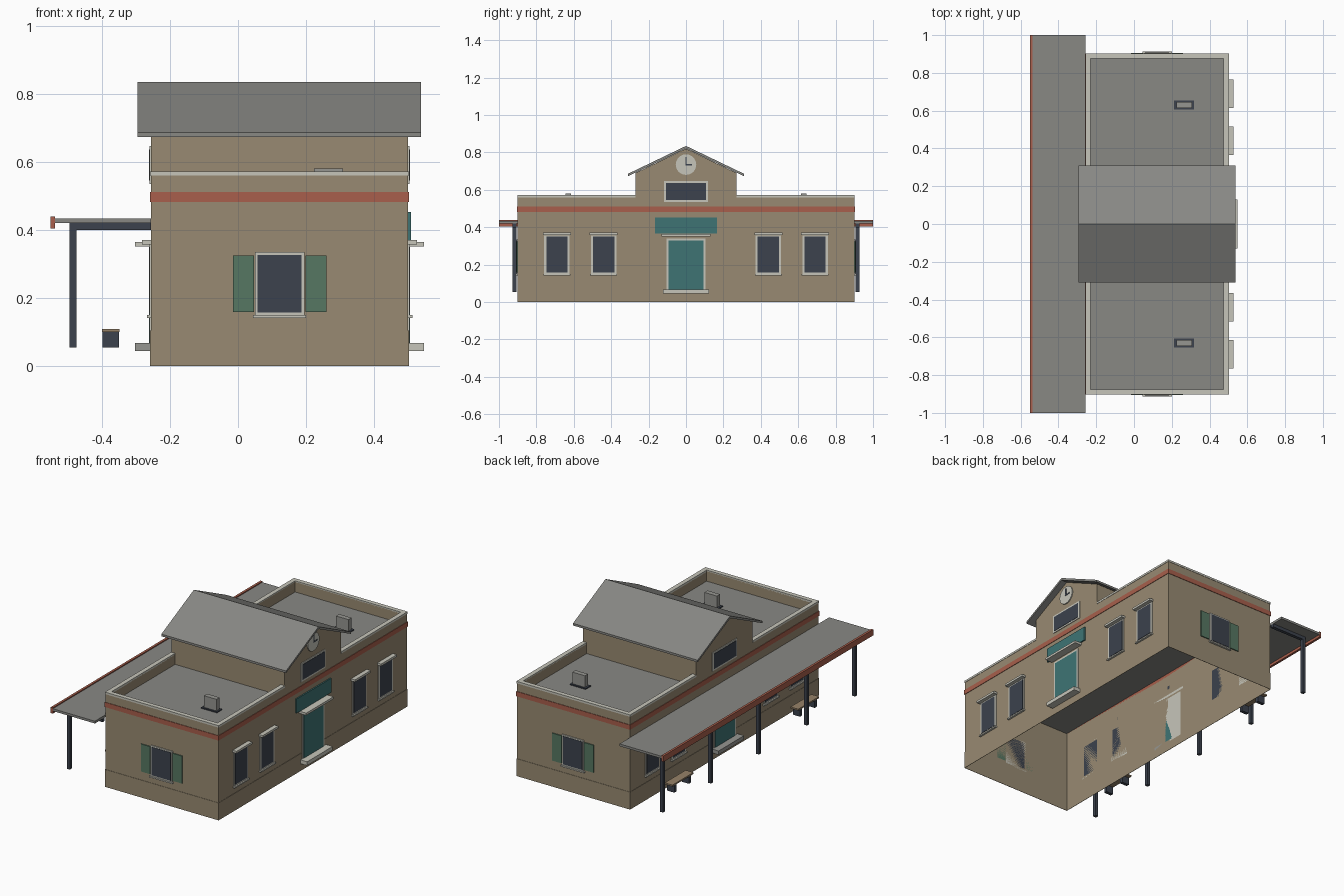
import bpy, bmesh, math
from mathutils import Vector

if "Cube" in bpy.data.objects:
    bpy.data.objects.remove(bpy.data.objects["Cube"])

def material(name, r, g, b):
    m = bpy.data.materials.new(name)
    lin = [((c / 255 + 0.055) / 1.055) ** 2.4 for c in (r, g, b)]
    m.diffuse_color = (*lin, 1)
    m.use_nodes = True
    m.node_tree.nodes["Principled BSDF"].inputs["Base Color"].default_value = m.diffuse_color
    return m

WALL = material("tan wall", 152, 138, 114)
ROOF = material("grey roof", 136, 136, 132)
TRIM = material("pale trim", 198, 197, 186)
DARK = material("dark slate", 60, 66, 77)
BRICK = material("brick red", 168, 95, 76)
TEAL = material("teal paint", 62, 116, 116)
GREEN = material("green shutter", 86, 119, 98)
WOOD = material("bench wood", 150, 130, 104)
STONE = material("grey stone", 150, 150, 145)

def finish(name, bm, mat):
    me = bpy.data.meshes.new(name)
    bm.to_mesh(me)
    bm.free()
    me.materials.append(mat)
    ob = bpy.data.objects.new(name, me)
    bpy.context.collection.objects.link(ob)
    return ob

def box(name, x, y, z, mat):
    """Box from three (min, max) ranges."""
    bm = bmesh.new()
    bmesh.ops.create_cube(bm, size=1)
    for v in bm.verts:
        v.co = [(a + b) / 2 + c * abs(b - a) for (a, b), c in zip((x, y, z), v.co)]
    return finish(name, bm, mat)

def sheet(name, pts, out, mat):
    """Single flat face turned towards the direction out."""
    bm = bmesh.new()
    f = bm.faces.new([bm.verts.new(p) for p in pts])
    f.normal_update()
    if f.normal.dot(Vector(out)) < 0:
        f.normal_flip()
    return finish(name, bm, mat)

X0, X1, Y, TOP, DECK, CY = -0.256, 0.5, 0.9, 0.565, 0.505, 0.27
MID, HALF = (X0 + X1) / 2, (X1 - X0) / 2
RIM = 0.025

# Long walls with gable, open underneath
gable = [(-Y, 0), (Y, 0), (Y, TOP), (CY, TOP), (CY, 0.69), (0, 0.82),
         (-CY, 0.69), (-CY, TOP), (-Y, TOP)]
for x, s, n in ((X0, -1, "back"), (X1, 1, "street")):
    sheet(n + "_wall", [(x, y, z) for y, z in gable], (s, 0, 0), WALL)

# End walls, gable block sides, parapet inner faces, flat roofs
def cross_wall(name, y, z0, z1, s, x0=X0, x1=X1):
    sheet(name, [(x0, y, z0), (x1, y, z0), (x1, y, z1), (x0, y, z1)], (0, s, 0), WALL)

sheet("flat_roof", [(X0, -Y, DECK), (X1, -Y, DECK), (X1, Y, DECK), (X0, Y, DECK)],
      (0, 0, 1), ROOF)
for s in (-1, 1):
    cross_wall("end_wall", s * Y, 0, TOP, s)
    cross_wall("gable_block_side", s * CY, DECK, 0.69, s)
    cross_wall("parapet_inner_end", s * (Y - RIM), DECK, TOP, -s, X0 + RIM, X1 - RIM)
    ya, yb = sorted((s * CY, s * (Y - RIM)))
    for x, d in ((X0 + RIM, 1), (X1 - RIM, -1)):
        sheet("parapet_inner_side", [(x, ya, DECK), (x, yb, DECK), (x, yb, TOP), (x, ya, TOP)],
              (d, 0, 0), WALL)
    # Parapet caps
    box("parapet_cap_end", (X0, X1), (s * (Y - RIM), s * (Y + 0.002)), (0.56, 0.572), TRIM)
    for xa, xb in ((X0 - 0.002, X0 + RIM), (X1 - RIM, X1 + 0.002)):
        box("parapet_cap_side", (xa, xb), (s * CY, s * (Y + 0.002)), (0.56, 0.572), TRIM)
    # Roof vents
    box("vent_base", (0.212, 0.318), (s * 0.63 - 0.025, s * 0.63 + 0.025), (DECK, 0.511), DARK)
    box("vent_box", (0.224, 0.308), (s * 0.63 - 0.015, s * 0.63 + 0.015), (0.511, 0.581), STONE)

# Plinth and brick band plates on all four sides
def band(name, z, mat, t):
    for s in (-1, 1):
        box(name + "_end", (X0 - t, X1 + t), (s * Y, s * (Y + t)), z, mat)
        xw = MID + s * HALF
        box(name + "_side", (xw, xw + s * t), (-Y, Y), z, mat)
band("plinth", (0, 0.105), WALL, 0.002)
band("brick_band", (0.482, 0.511), BRICK, 0.003)

# Gable roof chevron, extruded along x
bm = bmesh.new()
prof = [(-0.31, 0.673), (0, 0.821), (0.31, 0.673), (0.31, 0.686), (0, 0.835), (-0.31, 0.686)]
f = bm.faces.new([bm.verts.new((-0.295, y, z)) for y, z in prof])
ext = bmesh.ops.extrude_face_region(bm, geom=[f])
bmesh.ops.translate(bm, vec=(0.833, 0, 0),
                    verts=[g for g in ext["geom"] if isinstance(g, bmesh.types.BMVert)])
bmesh.ops.recalc_face_normals(bm, faces=bm.faces)
finish("gable_roof", bm, ROOF)

# Doors, windows and ledges on both long walls
for s in (-1, 1):
    def on_wall(name, y, z, depth, mat):
        xw = MID + s * HALF
        box(name, (xw, xw + s * depth), y, z, mat)
    for yc in (-0.69, -0.44, 0.44, 0.69):
        on_wall("window_frame", (yc - 0.068, yc + 0.068), (0.148, 0.357), 0.004, TRIM)
        on_wall("window_pane", (yc - 0.057, yc + 0.057), (0.158, 0.35), 0.006, DARK)
        on_wall("window_sill", (yc - 0.072, yc + 0.072), (0.142, 0.15), 0.012, TRIM)
        on_wall("window_ledge", (yc - 0.075, yc + 0.075), (0.358, 0.371), 0.026, TRIM)
    on_wall("door_frame", (-0.105, 0.105), (0.055, 0.34), 0.004, TRIM)
    on_wall("door", (-0.094, 0.094), (0.065, 0.329), 0.006, TEAL)
    on_wall("door_ledge", (-0.13, 0.13), (0.351, 0.365), 0.047, TRIM)
    on_wall("door_step", (-0.122, 0.122), (0.045, 0.068), 0.047, STONE if s < 0 else TRIM)
    on_wall("gable_window_frame", (-0.117, 0.117), (0.535, 0.647), 0.004, TRIM)
    on_wall("gable_window_pane", (-0.106, 0.106), (0.545, 0.637), 0.006, DARK)
    # Shuttered window on each end wall
    def on_end(name, x, z, depth, mat):
        box(name, x, (s * Y, s * (Y + depth)), z, mat)
    on_end("end_window_frame", (0.05, 0.195), (0.148, 0.335), 0.006, TRIM)
    on_end("end_window_pane", (0.058, 0.186), (0.157, 0.327), 0.008, DARK)
    on_end("end_window_sill", (0.044, 0.2), (0.142, 0.15), 0.012, TRIM)
    on_end("left_shutter", (-0.015, 0.047), (0.159, 0.325), 0.006, GREEN)
    on_end("right_shutter", (0.198, 0.26), (0.159, 0.325), 0.006, GREEN)

# Sign panel and clock on the street side
box("sign_panel", (X1, X1 + 0.008), (-0.165, 0.165), (0.367, 0.453), TEAL)
bm = bmesh.new()
bmesh.ops.create_cone(bm, cap_ends=True, segments=24, radius1=0.055, radius2=0.055, depth=0.006)
clock = finish("clock_face", bm, TRIM)
clock.rotation_euler = (0, math.pi / 2, 0)
clock.location = (X1 + 0.003, 0, 0.735)
box("minute_hand", (X1 + 0.005, X1 + 0.008), (-0.004, 0.004), (0.731, 0.777), DARK)
box("hour_hand", (X1 + 0.005, X1 + 0.008), (0, 0.032), (0.731, 0.739), DARK)

# Platform canopy with posts and arms
box("canopy", (-0.538, X0), (-1, 1), (0.42, 0.434), ROOF)
box("canopy_fascia", (-0.551, -0.537), (-1, 1), (0.404, 0.44), BRICK)
for i in range(-2, 3):
    y = i * 0.4585
    box("canopy_post", (-0.495, -0.475), (y - 0.01, y + 0.01), (0.055, 0.42), DARK)
    box("canopy_arm", (-0.475, X0), (y - 0.01, y + 0.01), (0.4, 0.42), DARK)

# Platform benches
for yc in (-0.6, 0.6):
    box("bench_seat", (-0.4, -0.348), (yc - 0.1, yc + 0.1), (0.1, 0.109), WOOD)
    for d in (-0.07, 0.07):
        box("bench_leg", (-0.398, -0.35), (yc + d - 0.01, yc + d + 0.01), (0.055, 0.1), DARK)
